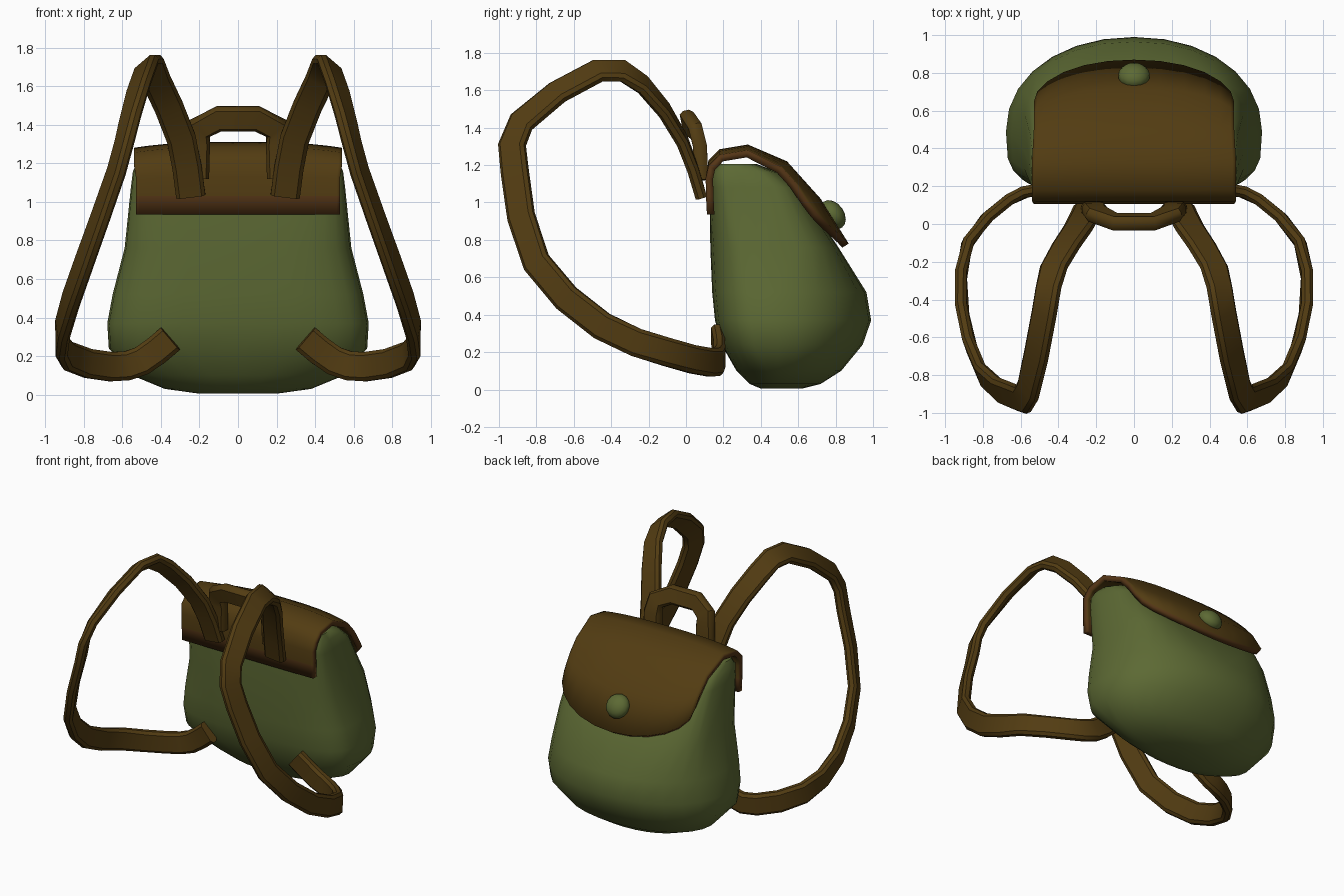
import bpy, bmesh, math
from mathutils import Vector, Matrix

if "Cube" in bpy.data.objects:
    bpy.data.objects.remove(bpy.data.objects["Cube"])


def material(name, rgb):
    m = bpy.data.materials.new(name)
    m.diffuse_color = (*rgb, 1)
    m.use_nodes = True
    m.node_tree.nodes["Principled BSDF"].inputs["Base Color"].default_value = m.diffuse_color
    return m


GREEN = material("olive canvas", (0.108, 0.142, 0.034))
BROWN = material("brown leather", (0.085, 0.045, 0.006))
EDGE = material("reddish leather edge", (0.09, 0.036, 0.008))


def make(name, bm, mats, angle=40, recalc=True):
    if recalc:
        bmesh.ops.recalc_face_normals(bm, faces=bm.faces)
    me = bpy.data.meshes.new(name)
    bm.to_mesh(me)
    bm.free()
    for m in mats:
        me.materials.append(m)
    ob = bpy.data.objects.new(name, me)
    bpy.context.collection.objects.link(ob)
    bpy.ops.object.select_all(action='DESELECT')
    ob.select_set(True)
    bpy.context.view_layer.objects.active = ob
    bpy.ops.object.shade_smooth_by_angle(angle=math.radians(angle))
    return ob


def loft(rings):
    bm = bmesh.new()
    vs = [[bm.verts.new(p) for p in r] for r in rings]
    n = len(vs[0])
    for a, b in zip(vs, vs[1:]):
        for i in range(n):
            bm.faces.new((a[i], a[(i + 1) % n], b[(i + 1) % n], b[i]))
    bm.faces.new(vs[0])
    bm.faces.new(vs[-1])
    return bm


def smooth_path(keys):
    """Catmull-Rom: adds one point between each pair of keys."""
    out = []
    for i in range(len(keys) - 1):
        b, c = keys[i], keys[i + 1]
        a = keys[i - 1] if i else b * 2 - c
        d = keys[i + 2] if i + 2 < len(keys) else c * 2 - b
        out += [b, (b + c) * .5625 - (a + d) * .0625]
    return out + [keys[-1]]


def spow(v, e):
    return math.copysign(abs(v) ** e, v)


# Bag body: stacked rounded sections (z, half width, back y, front y), squarer near the top
rings = []
for z, w, yb, yf in [(.005, .2, .4, .62), (.03, .38, .34, .72), (.1, .55, .27, .83),
                     (.24, .67, .19, .945), (.37, .678, .155, .99), (.52, .65, .14, .965),
                     (.76, .588, .13, .815), (1.08, .555, .125, .6),
                     (1.16, .545, .13, .5), (1.205, .52, .17, .38)]:
    n = 2.1 + 3 * min(max((z - .5) / .5, 0), 1)
    nb = max(n - .5, 3.5 if z > .2 else 2.2)
    ym, ring = yb + .4 * (yf - yb), []
    for i in range(28):
        c, s = math.cos(math.tau * i / 28), math.sin(math.tau * i / 28)
        e, depth = (2 / n, yf - ym) if s > 0 else (2 / nb, ym - yb)
        ring.append((w * spow(c, e), ym + depth * spow(s, e), z))
    rings.append(ring)
make("bag_body", loft(rings), [GREEN], 50)

# Flap: profile swept across x, with a rounded tongue at the front
profile = [(.112, .935), (.107, 1.03), (.105, 1.13), (.12, 1.225), (.18, 1.285),
           (.33, 1.31), (.54, 1.22), (.72, 1.02), (.87, .78)]
bm = bmesh.new()
grid = []
for i, (y, z) in enumerate(profile):
    row = []
    for j in range(13):
        u = math.sin((j - 6) / 6 * math.pi / 2)
        py, pz = y, z
        if i > 6:
            k = .42 + .58 * math.sqrt(max(0, 1 - u * u))
            py, pz = .54 + (y - .54) * k, 1.22 + (z - 1.22) * k
        drop = abs(u) ** 3 * .03
        pz -= drop if i > 2 else 0
        py -= drop if i > 5 else 0
        row.append(bm.verts.new((u * (.54 if 2 < i < 6 else .53), py, pz)))
    grid.append(row)
for i in range(len(grid) - 1):
    for j in range(12):
        f = bm.faces.new((grid[i][j], grid[i][j + 1], grid[i + 1][j + 1], grid[i + 1][j]))
        f.material_index = 1 if i == 0 else 0
flap = make("flap", bm, [BROWN, EDGE], 40, False)
mod = flap.modifiers.new("thickness", 'SOLIDIFY')
mod.thickness = .04
mod.offset = -1
mod.material_offset_rim = 1


def ribbon(name, pts, dirs, width, thick):
    """Sweep a bevelled strap section along pts, its width lying along dirs."""
    rings = []
    for i, p in enumerate(pts):
        t = (pts[min(i + 1, len(pts) - 1)] - pts[max(i - 1, 0)]).normalized()
        w = (dirs[i] - t * dirs[i].dot(t)).normalized() * width / 2
        n = t.cross(w).normalized() * thick / 2
        quarter = [(1, .45), (.75, 1), (-.75, 1), (-1, .45)]
        rings.append([p + w * a + n * b for a, b in quarter]
                     + [p - w * a - n * b for a, b in quarter])
    return make(name, loft(rings), [BROWN], 40)


# Shoulder straps: centre line, and width directions that twist round the loop
line = [(.245, .08, 1.03), (.295, -.02, 1.33), (.425, -.23, 1.63), (.475, -.47, 1.705),
        (.56, -.88, 1.43), (.63, -.915, 1.16), (.8, -.8, .68), (.91, -.45, .34),
        (.88, -.1, .2), (.66, .13, .145), (.5, .18, .175), (.35, .165, .29)]
twist = [(1, 0, 0), (1, 0, -.25), (1, 0, -.6), (.75, 0, -.7), (.5, .75, -.3), (.4, .9, 0),
         (.3, .8, .5), (.1, .3, .9), (0, 0, 1), (0, 0, 1), (.25, 0, 1), (.6, 0, .75)]
for side, s in (("right", 1), ("left", -1)):
    flip = Vector((s, 1, 1))
    pts = smooth_path([Vector(p) * flip for p in line])
    dirs = smooth_path([Vector(d) * flip for d in twist])
    ribbon("strap_" + side, pts, dirs, .152, .062)

# Carry handle on top, half mirrored to the other side
line = [Vector(p) for p in ((.215, .08, 1.12), (.21, .075, 1.3), (.2, .055, 1.38), (.1, .012, 1.43))]
turn = [Vector(d) for d in ((1, 0, 0), (1, 0, 0), (.8, -.1, .5), (.15, -.2, 1))]
flip = Vector((-1, 1, 1))
ribbon("carry_handle", line + [p * flip for p in line[::-1]],
       turn + [d * flip for d in turn[::-1]], .13, .075)

# Button on the flap
bm = bmesh.new()
bmesh.ops.create_uvsphere(bm, u_segments=14, v_segments=8, radius=1,
                          matrix=Matrix.Translation((0, .785, .935))
                          @ Matrix.Rotation(math.radians(-55), 4, 'X')
                          @ Matrix.Diagonal((.085, .085, .06, 1)))
make("flap_button", bm, [GREEN], 60)
